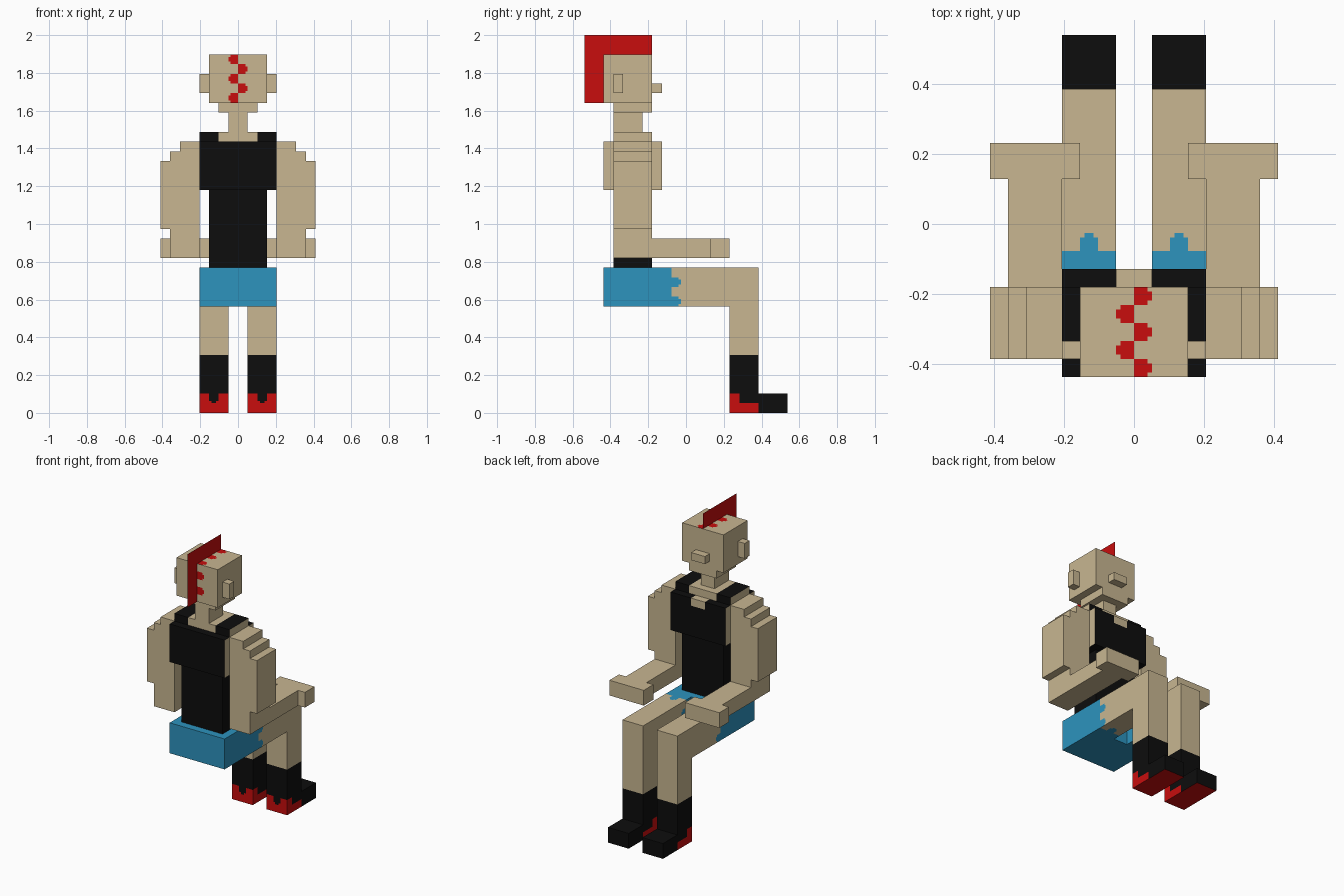
import bpy, bmesh, math
from mathutils import Vector

if "Cube" in bpy.data.objects:
    bpy.data.objects.remove(bpy.data.objects["Cube"])

U = 2 / 39          # one block unit; all sizes below are in block units


def material(name, rgb):
    m = bpy.data.materials.new(name)
    m.diffuse_color = (*rgb, 1)
    m.use_nodes = True
    m.node_tree.nodes["Principled BSDF"].inputs["Base Color"].default_value = m.diffuse_color
    return m


MATS = [material("skin tan", (0.578, 0.468, 0.283)),
        material("black cloth", (0.004, 0.004, 0.004)),
        material("blue shorts", (0.026, 0.292, 0.515)),
        material("red", (0.578, 0.004, 0.004))]
TAN, BLACK, BLUE, RED = range(4)


def finish(name, bm, mirror):
    bmesh.ops.scale(bm, vec=(U, U, U), verts=bm.verts)
    me = bpy.data.meshes.new(name)
    bm.to_mesh(me)
    bm.free()
    for m in MATS:
        me.materials.append(m)
    ob = bpy.data.objects.new(name, me)
    bpy.context.collection.objects.link(ob)
    if mirror:
        ob.modifiers.new("Mirror", 'MIRROR').use_mirror_merge = False


def solid(name, axis, pts, lo, hi, paint, mirror=False, step=0):
    """Extrude a profile along an axis; paint is a colour or a rule(centre, normal)."""
    place = {'x': lambda a, b, t: (t, a, b),
             'y': lambda a, b, t: (a, t, b),
             'z': lambda a, b, t: (a, b, t)}[axis]
    bm = bmesh.new()
    face = bm.faces.new([bm.verts.new(place(a, b, lo)) for a, b in pts])
    new = bmesh.ops.extrude_face_region(bm, geom=[face], use_keep_orig=True)
    verts = [g for g in new['geom'] if isinstance(g, bmesh.types.BMVert)]
    bmesh.ops.translate(bm, verts=verts, vec=place(0, 0, hi - lo))
    bmesh.ops.recalc_face_normals(bm, faces=bm.faces)
    if step:        # cut into small cells so that painted shapes get their own faces
        for i in range(3):
            cs = [v.co[i] for v in bm.verts]
            n0, n1 = math.floor(min(cs) / step), math.ceil(max(cs) / step)
            no = Vector((i == 0, i == 1, i == 2))
            for k in range(n0 + 1, n1):
                bmesh.ops.bisect_plane(bm, geom=bm.verts[:] + bm.edges[:] + bm.faces[:],
                                       plane_co=no * k * step, plane_no=no, dist=1e-4)
    for f in bm.faces:
        f.material_index = paint(f.calc_center_bounds(), f.normal) if callable(paint) else paint
    if step:        # merge the cells of equal colour again
        bmesh.ops.dissolve_limit(bm, angle_limit=0.01, verts=bm.verts, edges=bm.edges,
                                 delimit={'MATERIAL'})
    finish(name, bm, mirror)


def box(name, x, y, z, paint, mirror=False, step=0):
    pts = [(x[0], y[0]), (x[1], y[0]), (x[1], y[1]), (x[0], y[1])]
    solid(name, 'z', pts, z[0], z[1], paint, mirror, step)


def bump(along, out):
    """Unit square whose two far corners are clipped."""
    return 0 < along < 1 and out < 1 and not (out > .75 and not .25 < along < .75)


# Head with the zigzag of hair roots on the back and top
def head_paint(c, n):
    if n.y < -.5:
        s, side = c.z - 32, -1
    elif n.z > .5:
        s, side = c.y + 8.5, 1
    else:
        return TAN
    if int(s) % 2:
        side = -side
    return RED if c.x * side > 0 and bump(s % 1, abs(c.x)) else TAN


box("head", (-3, 3), (-8.5, -3.5), (32, 37), head_paint, step=.25)
box("nose", (-1, 1), (-3.5, -2.5), (33, 34), TAN)
box("ears", (3, 4), (-7.5, -6.5), (33, 35), TAN, mirror=True)
box("jaw", (-2, 2), (-7.5, -3.5), (31, 32), TAN)
box("neck", (-1, 1), (-7.5, -4.5), (29, 31), TAN)

# Hair crest: a flat sheet
bm = bmesh.new()
crest = [(-10.5, 32), (-8.5, 32), (-8.5, 37), (-3.5, 37), (-3.5, 39), (-10.5, 39)]
bm.faces.new([bm.verts.new((0, y, z)) for y, z in crest]).material_index = RED
finish("hair_crest", bm, False)


# Torso in a sleeveless top
def collar_paint(c, n):
    return TAN if abs(n.x) > .5 or abs(c.x) < 2 else BLACK


def chest_paint(c, n):
    notch = abs(c.x) < 1 and c.y > -3.5 and c.z > 27
    return TAN if abs(n.x) > .5 or notch else BLACK


box("collar", (-4, 4), (-7.5, -3.5), (28, 29), collar_paint, step=.5)
box("chest", (-4, 4), (-8.5, -2.5), (23, 28), chest_paint, step=.5)
box("waist", (-3, 3), (-7.5, -3.5), (15, 23), BLACK)
box("shorts_seat", (-4, 4), (-8.5, -2.5), (11, 15), BLUE)

# Arms: stepped shoulder profile, forearm and hand seen from above
solid("upper_arms", 'y', [(4, 16), (7, 16), (7, 19), (8, 19), (8, 26), (7, 26), (7, 27),
                          (6, 27), (6, 28), (4, 28)], -7.5, -3.5, TAN, mirror=True)
solid("forearms_and_hands", 'z', [(4, -3.5), (7, -3.5), (7, 2.5), (8, 2.5), (8, 4.5),
                                  (3, 4.5), (3, 2.5), (4, 2.5)], 16, 18, TAN, mirror=True)


# Legs: shorts hem, bare thigh and shin, black boot with red heel and sole
def leg_paint(c, n):
    x, y, z = c
    if z < 6:
        if n.z < -.5 and z < .1:
            return RED
        if n.y < -.5 and z < 2:
            return BLACK if bump(x - 2, 2 - z) and z > 1 else RED
        if abs(n.x) > .5 and y < 7.5 and (z < 1 or (z < 2 and y < 5.5)):
            return RED
        return BLACK
    if y < -1.5:
        return BLUE
    if abs(n.x) > .5:
        hem = int(z) in (11, 13) and bump(z % 1, y + 1.5)
    else:
        hem = bump(x - 2, y + 1.5)
    return BLUE if hem else TAN


solid("legs", 'x', [(-2.5, 15), (7.5, 15), (7.5, 2), (10.5, 2), (10.5, 0), (4.5, 0),
                    (4.5, 11), (-2.5, 11)], 1, 4, leg_paint, mirror=True, step=.25)
